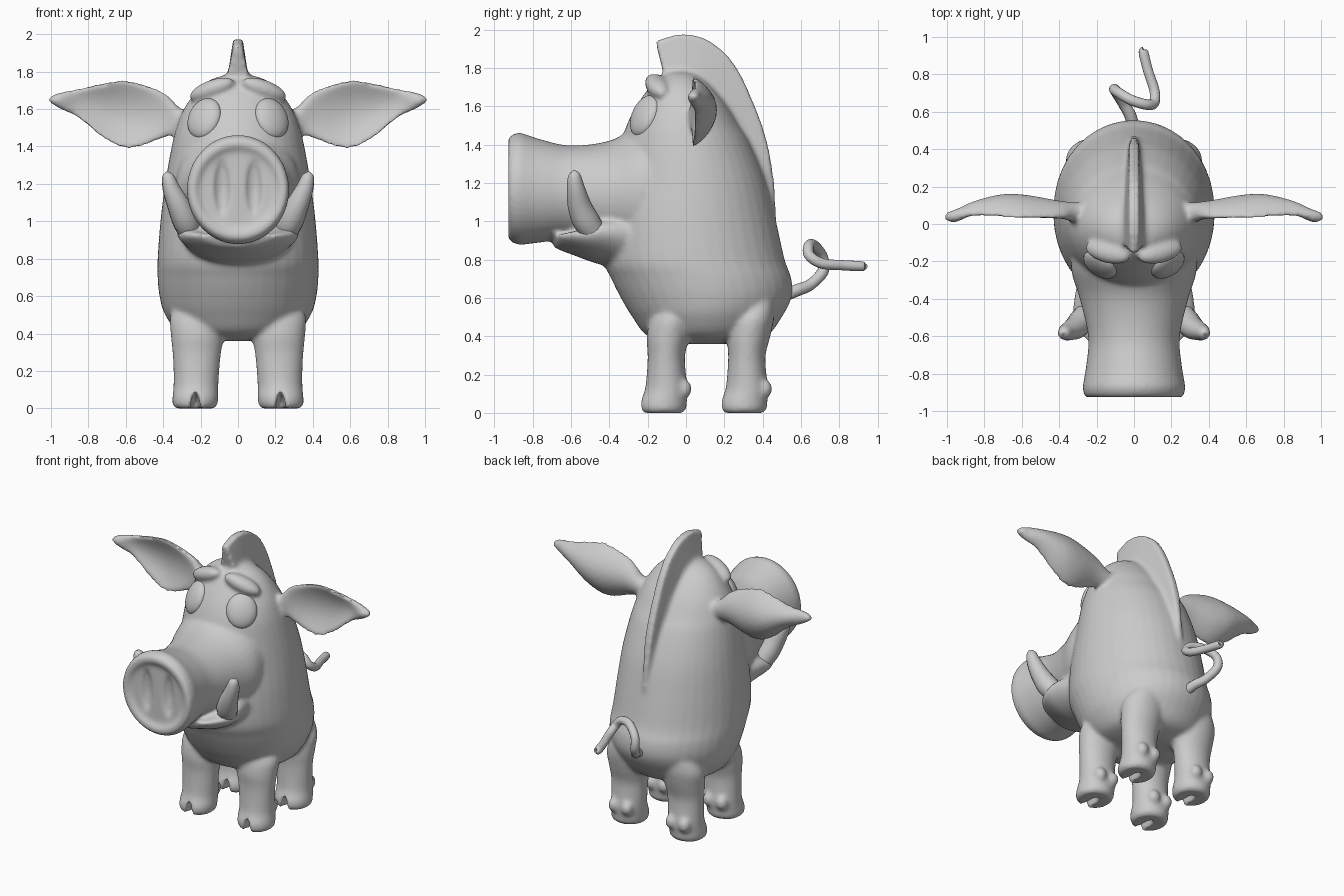
import bpy, bmesh, math
from mathutils import Matrix, Vector, Euler

cube = bpy.data.objects.get("Cube")
if cube:
    bpy.data.objects.remove(cube, do_unlink=True)

grey = bpy.data.materials.new("plain grey")
grey.use_nodes = True
grey.diffuse_color = (0.6, 0.6, 0.6, 1)
grey.node_tree.nodes["Principled BSDF"].inputs["Base Color"].default_value = (0.6, 0.6, 0.6, 1)


def add(name, data):
    ob = bpy.data.objects.new(name, data)
    bpy.context.collection.objects.link(ob)
    data.materials.append(grey)
    return ob


def dense(rows, n=5):
    """Smoothly interpolate rows of section values."""
    rows = [Vector(r) for r in rows]
    out = []
    for i in range(len(rows) - 1):
        a, b = rows[max(i - 1, 0)], rows[i]
        c, d = rows[i + 1], rows[min(i + 2, len(rows) - 1)]
        for k in range(n):
            t = k / n
            out.append(b + (c - a) * (t / 2) + (a * 2 - b * 5 + c * 4 - d) * (t * t / 2)
                       + (b * 3 - a - c * 3 + d) * (t ** 3 / 2))
    return out + [rows[-1]]


def loft(name, rings):
    bm = bmesh.new()
    vs = [[bm.verts.new(p) for p in ring] for ring in rings]
    m = len(vs[0])
    for a, b in zip(vs, vs[1:]):
        for i in range(m):
            j = (i + 1) % m
            bm.faces.new((a[i], a[j], b[j], b[i]))
    bm.faces.new(vs[0])
    bm.faces.new(vs[-1])
    bmesh.ops.recalc_face_normals(bm, faces=bm.faces)
    me = bpy.data.meshes.new(name)
    bm.to_mesh(me)
    bm.free()
    return add(name, me)


def ellipsoid(name, loc, size, rot=(0, 0, 0)):
    bm = bmesh.new()
    mat = Matrix.LocRotScale(Vector(loc), Euler(rot), Vector(size))
    bmesh.ops.create_uvsphere(bm, u_segments=32, v_segments=16, radius=1, matrix=mat)
    me = bpy.data.meshes.new(name)
    bm.to_mesh(me)
    bm.free()
    return add(name, me)


def tube(name, points):
    """Round tapering curve through (x, y, z, radius) points."""
    cu = bpy.data.curves.new(name, "CURVE")
    cu.dimensions = "3D"
    cu.bevel_depth = 1
    cu.bevel_resolution = 4
    cu.use_fill_caps = True
    sp = cu.splines.new("POLY")
    pts = dense(points, 8)
    sp.points.add(len(pts) - 1)
    for p, q in zip(sp.points, pts):
        p.co = (*q[:3], 1)
        p.radius = q[3]
    return add(name, cu)


def select(obs):
    bpy.ops.object.select_all(action="DESELECT")
    for ob in obs:
        ob.select_set(True)
    bpy.context.view_layer.objects.active = obs[0]


def join(obs):
    select(obs)
    bpy.ops.object.join()
    return obs[0]


circle = [(math.cos(i * math.tau / 40), math.sin(i * math.tau / 40)) for i in range(40)]

# Torso and head: height, front, back, half width
torso = dense([
    (.36, -.06, .28, .16), (.4, -.2, .42, .31), (.5, -.28, .5, .39), (.6, -.34, .55, .42),
    (.7, -.39, .55, .43), (.8, -.43, .515, .43), (1, -.42, .47, .415), (1.2, -.38, .42, .39),
    (1.4, -.34, .34, .355), (1.5, -.31, .28, .33), (1.6, -.26, .22, .29), (1.7, -.19, .14, .22),
    (1.76, -.13, .07, .14), (1.785, -.07, .01, .05)])
parts = [loft("body", [[(w * c, (f + b) / 2 + (b - f) / 2 * s, z) for c, s in circle]
                       for z, f, b, w in torso])]

# Snout with a dished end: depth, bottom, top, half width
snout = dense([
    (-.1, .75, 1.6, .33), (-.25, .8, 1.5, .335), (-.4, .85, 1.42, .29), (-.6, .905, 1.395, .245),
    (-.75, .89, 1.425, .255), (-.87, .875, 1.465, .275)])
snout += [Vector(r) for r in [(-.91, .89, 1.45, .27), (-.93, .915, 1.425, .25),
                              (-.925, .94, 1.4, .225), (-.905, .97, 1.37, .2)]]
parts.append(loft("snout", [[(w * c, y, (b + t) / 2 + (t - b) / 2 * s) for c, s in circle]
                            for y, b, t, w in snout]))

# Lower jaw, its corners lifted
jaw = dense([(-.69, .865, .9, .1), (-.66, .85, .91, .21), (-.58, .82, .94, .29),
             (-.5, .79, .98, .325), (-.4, .76, 1.03, .32), (-.2, .7, 1.05, .28)])
parts.append(loft("jaw", [[(w * c, y, (b + t) / 2 + (t - b) / 2 * s + .05 * c * c) for c, s in circle]
                          for y, b, t, w in jaw]))

# Mane crest: ridge point then root point, ridge and root half widths
crest = dense([
    (-.16, 1.94, -.1, 1.7, .02, .075), (-.02, 1.975, 0, 1.65, .025, .075),
    (.12, 1.94, .05, 1.6, .025, .075), (.25, 1.82, .1, 1.5, .025, .07),
    (.35, 1.62, .17, 1.35, .025, .065), (.42, 1.42, .22, 1.2, .025, .06),
    (.46, 1.2, .28, 1.05, .02, .05), (.47, 1, .34, .95, .01, .04)])
parts.append(loft("mane", [[(-wi, iy, iz), (-wo, oy, oz), (wo, oy, oz), (wi, iy, iz)]
                           for oy, oz, iy, iz, wo, wi in crest]))

# Ear: distance out, bottom, top, edge depth, cupping, thickness
ear = dense([
    (.2, 1.5, 1.58, .06, 0, .05), (.3, 1.48, 1.6, .06, 0, .055), (.4, 1.445, 1.69, .04, .04, .045),
    (.57, 1.39, 1.75, .035, .08, .04), (.7, 1.43, 1.745, .04, .08, .04),
    (.85, 1.55, 1.71, .05, .04, .035), (.95, 1.6, 1.69, .045, 0, .035),
    (1.0, 1.63, 1.67, .04, 0, .025), (1.01, 1.64, 1.66, .04, 0, .01)])
# Leg: height, front, back, inner, outer
leg = dense([
    (0, -.225, -.02, .125, .335), (.02, -.24, .0, .11, .35), (.06, -.24, .005, .105, .35),
    (.12, -.215, .01, .105, .345), (.2, -.205, .0, .1, .345), (.3, -.2, -.005, .09, .35),
    (.4, -.205, .02, .07, .36), (.5, -.18, .04, .06, .36), (.6, -.1, .04, .1, .3)])

cutters = []
for side in (-1, 1):
    parts.append(loft("ear", [[(side * x, y + t * s + c * s * s, (b + u) / 2 + (u - b) / 2 * k)
                               for k, s in circle] for x, b, u, y, c, t in ear]))
    parts.append(ellipsoid("brow", (side * .14, -.15, 1.705), (.13, .06, .05), (0, side * .35, side * .25)))
    cutters.append(ellipsoid("nostril_cutter", (side * .085, -.925, 1.18), (.05, .05, .17)))
    for shift in (0, .42):
        parts.append(loft("leg", [[(side * ((i + o) / 2 + (o - i) / 2 * c), shift + (f + b) / 2 + (b - f) / 2 * s, z)
                                   for c, s in circle] for z, f, b, i, o in leg]))
        for x in (.175, .275):
            parts.append(ellipsoid("dewclaw", (side * x, shift - .01, .125), (.042, .04, .05)))
        cutters.append(ellipsoid("hoof_cutter", (side * .228, shift - .25, 0), (.026, .17, .085)))

# Fuse the skin, carve nostrils and hoof clefts, then soften
body = join(parts)
cutter = join(cutters)
cutter.hide_render = True
select([body])
for i in range(2):
    rm = body.modifiers.new("fuse", "REMESH")
    rm.mode = "VOXEL"
    rm.voxel_size = .012
    if i == 0:
        cut = body.modifiers.new("carve", "BOOLEAN")
        cut.operation = "DIFFERENCE"
        cut.object = cutter
soft = body.modifiers.new("soften", "SMOOTH")
soft.factor = .5
soft.iterations = 6
for mod in list(body.modifiers):
    bpy.ops.object.modifier_apply(modifier=mod.name)
bpy.data.objects.remove(cutter, do_unlink=True)
body.data.materials.clear()
body.data.materials.append(grey)

# Eyes and tusks
details = [body]
for side, label in ((-1, "right"), (1, "left")):
    details.append(ellipsoid(label + "_eye", (side * .18, -.215, 1.55), (.1, .05, .115),
                             (-.4, 0, side * .6)))
    details.append(tube(label + "_tusk", [
        (side * .25, -.47, .93, .06), (side * .28, -.52, 1.0, .07), (side * .315, -.555, 1.08, .062),
        (side * .355, -.575, 1.17, .048), (side * .375, -.583, 1.24, .032), (side * .38, -.587, 1.265, .006)]))

# Curly tail
details.append(tube("tail", [
    (0, .5, .61, .035), (-.02, .58, .64, .032), (-.06, .65, .67, .03), (-.1, .715, .74, .03),
    (-.095, .71, .82, .028), (-.02, .665, .875, .028), (.06, .64, .87, .028), (.105, .645, .82, .028),
    (.11, .71, .78, .028), (.075, .82, .77, .027), (.05, .92, .765, .026), (.05, .935, .765, .008)]))

select(details)
bpy.ops.object.convert(target="MESH")
bpy.ops.object.shade_smooth_by_angle(angle=math.radians(50))
